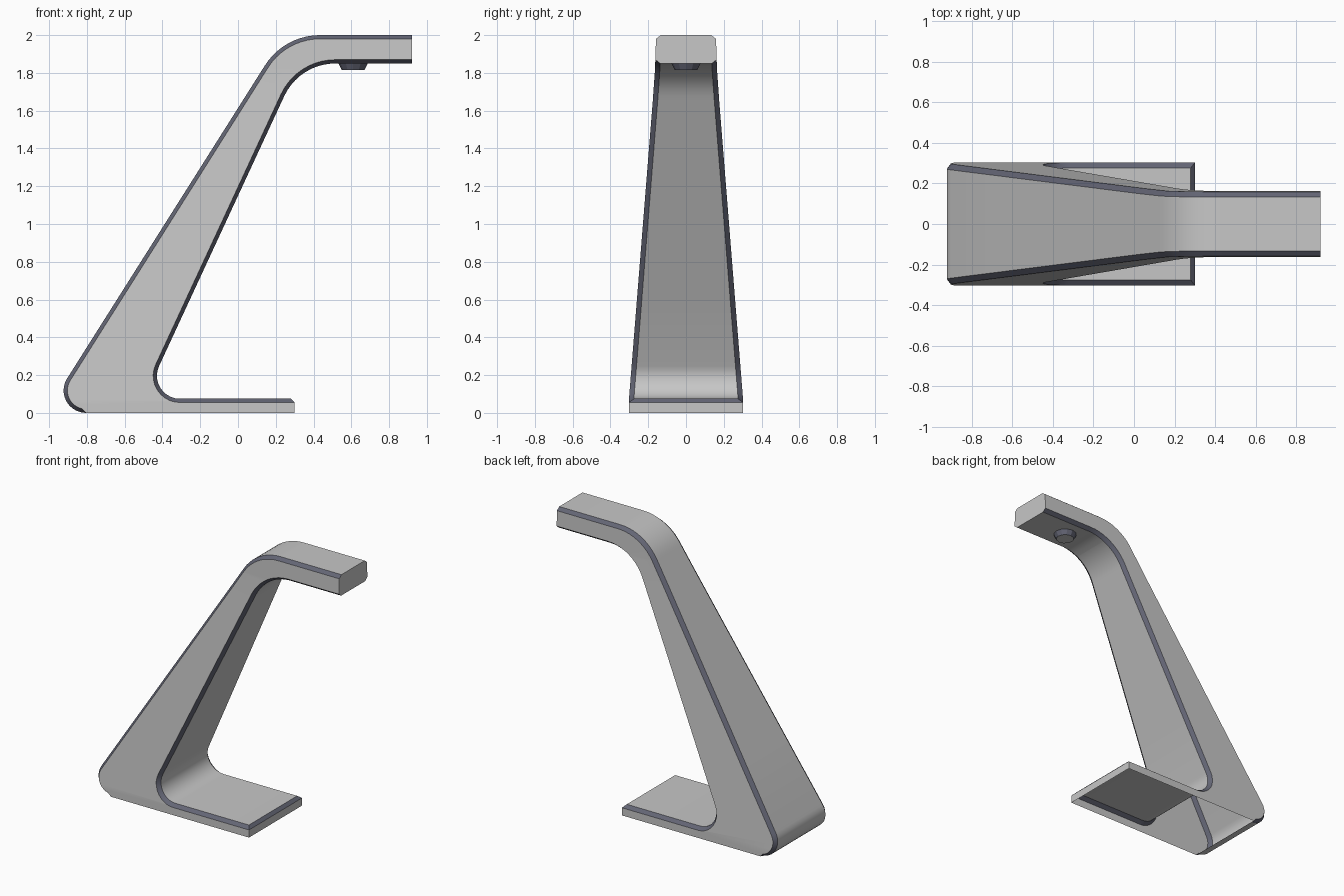
import bpy, bmesh, math
from mathutils import Vector

if "Cube" in bpy.data.objects:
    bpy.data.objects.remove(bpy.data.objects["Cube"])


def material(name, rgb):
    m = bpy.data.materials.new(name)
    m.diffuse_color = (*rgb, 1)
    m.use_nodes = True
    m.node_tree.nodes["Principled BSDF"].inputs["Base Color"].default_value = m.diffuse_color
    return m


body_grey = material("body light grey", (0.57, 0.57, 0.57))
trim_slate = material("edge trim slate", (0.125, 0.13, 0.175))
CH = 0.02          # chamfer depth in profile
CW = 0.026         # chamfer depth across the width
WIDTH = [(0.0, 0.303), (0.06, 0.303), (1.65, 0.176), (1.82, 0.164), (1.97, 0.159), (2.1, 0.159)]


def half_width(z):
    for (z0, w0), (z1, w1) in zip(WIDTH, WIDTH[1:]):
        if z <= z1:
            return w0 + (w1 - w0) * max(0, z - z0) / (z1 - z0)
    return WIDTH[-1][1]


def fillet(prev, corner, nxt, t, n=10):
    """Round a corner with an arc whose tangent length is t."""
    p, c, q = Vector(prev), Vector(corner), Vector(nxt)
    u, v = (p - c).normalized(), (q - c).normalized()
    half = u.angle(v) / 2
    centre = c + (u + v).normalized() * (t / math.cos(half))
    a, b = c + u * t - centre, c + v * t - centre
    total = a.angle(b)
    return [centre + (a * math.sin(total * (1 - i / n)) + b * math.sin(total * i / n)) / math.sin(total)
            for i in range(n + 1)]


def inset(path, side):
    """Offset an open profile sideways by the chamfer size."""
    out = []
    for i, p in enumerate(path):
        d = (path[min(i + 1, len(path) - 1)] - path[max(i - 1, 0)]).normalized()
        out.append(p + Vector((-d.y, d.x)) * CH * side)
    return out


# Profiles (x, z): inner edge from foot to head, outer edge from head to heel
foot, knee, neck, tip = (0.28, 0.075), (-0.498, 0.075), (0.325, 1.85), (0.92, 1.85)
top_tip, shoulder, heel, sole = (0.92, 2.0), (0.244, 2.0), (-1.02, 0.0), (0.3, 0.0)
inner = [Vector(foot)] + fillet(foot, knee, neck, 0.19) + fillet(knee, neck, tip, 0.19) + [Vector(tip)]
outer = [Vector(top_tip)] + fillet(top_tip, shoulder, heel, 0.19) + fillet(shoulder, heel, sole, 0.215)
inner_in, outer_in = inset(inner, 1), inset(outer, 1)
inner_in[0] = Vector((0.30, 0.055))
outer_in[-1] = outer[-1].copy()

# Stand: side walls, edge chamfers and the strips joining them (open underneath)
bm = bmesh.new()


def ring(points, y):
    return [bm.verts.new((p.x, y, p.y)) for p in points]


def face(verts, mat=0):
    bm.faces.new(verts).material_index = mat


def strip(a, b, mat):
    for i in range(len(a) - 1):
        face((a[i], a[i + 1], b[i + 1], b[i]), mat)


sides = []
for s in (-1, 1):
    io, oo = ring(inner, s * (1 - CW)), ring(outer, s * (1 - CW))
    ii, oi = ring(inner_in, s), ring(outer_in, s)
    base = bm.verts.new((0.30, s, 0))
    face(ii + oi + [base])
    strip(io, ii, 1)
    strip(oo, oi, 1)
    sides.append((io, oo, ii, oi, base))
L, R = sides
strip(L[0], R[0], 0)
strip(L[1], R[1], 0)
face((L[0][0], R[0][0], R[2][0], L[2][0]), 1)
face((L[2][0], R[2][0], R[4], L[4]))
face((L[0][-1], L[2][-1], L[3][0], L[1][0], R[1][0], R[3][0], R[2][-1], R[0][-1]))

# Cut at the taper levels, then narrow the stand by height
for z in (0.06, 0.6, 1.1, 1.65, 1.82):
    bmesh.ops.bisect_plane(bm, geom=bm.verts[:] + bm.edges[:] + bm.faces[:],
                           plane_co=(0, 0, z), plane_no=(0, 0, 1))
for v in bm.verts:
    v.co.y = math.copysign(half_width(v.co.z) - (1 - abs(v.co.y)), v.co.y)
bmesh.ops.recalc_face_normals(bm, faces=bm.faces[:])
if max(bm.faces, key=lambda f: f.calc_center_median().z).normal.z < 0:
    bmesh.ops.reverse_faces(bm, faces=bm.faces[:])


def finish(bm, name):
    mesh = bpy.data.meshes.new(name)
    bm.to_mesh(mesh)
    bm.free()
    ob = bpy.data.objects.new(name, mesh)
    bpy.context.collection.objects.link(ob)
    mesh.materials.append(body_grey)
    mesh.materials.append(trim_slate)
    bpy.ops.object.select_all(action='DESELECT')
    ob.select_set(True)
    bpy.context.view_layer.objects.active = ob
    bpy.ops.object.shade_smooth_by_angle(angle=math.radians(25))
    return ob


finish(bm, "stand")

# Lamp puck under the head: slate rim with a grey lens
bm = bmesh.new()
bmesh.ops.create_cone(bm, cap_ends=True, segments=12, radius1=0.06, radius2=0.08, depth=0.04)
for f in bm.faces:
    f.material_index = 0 if f.normal.z < -0.9 else 1
puck = finish(bm, "lamp_puck")
puck.location = (0.61, 0, 1.835)
